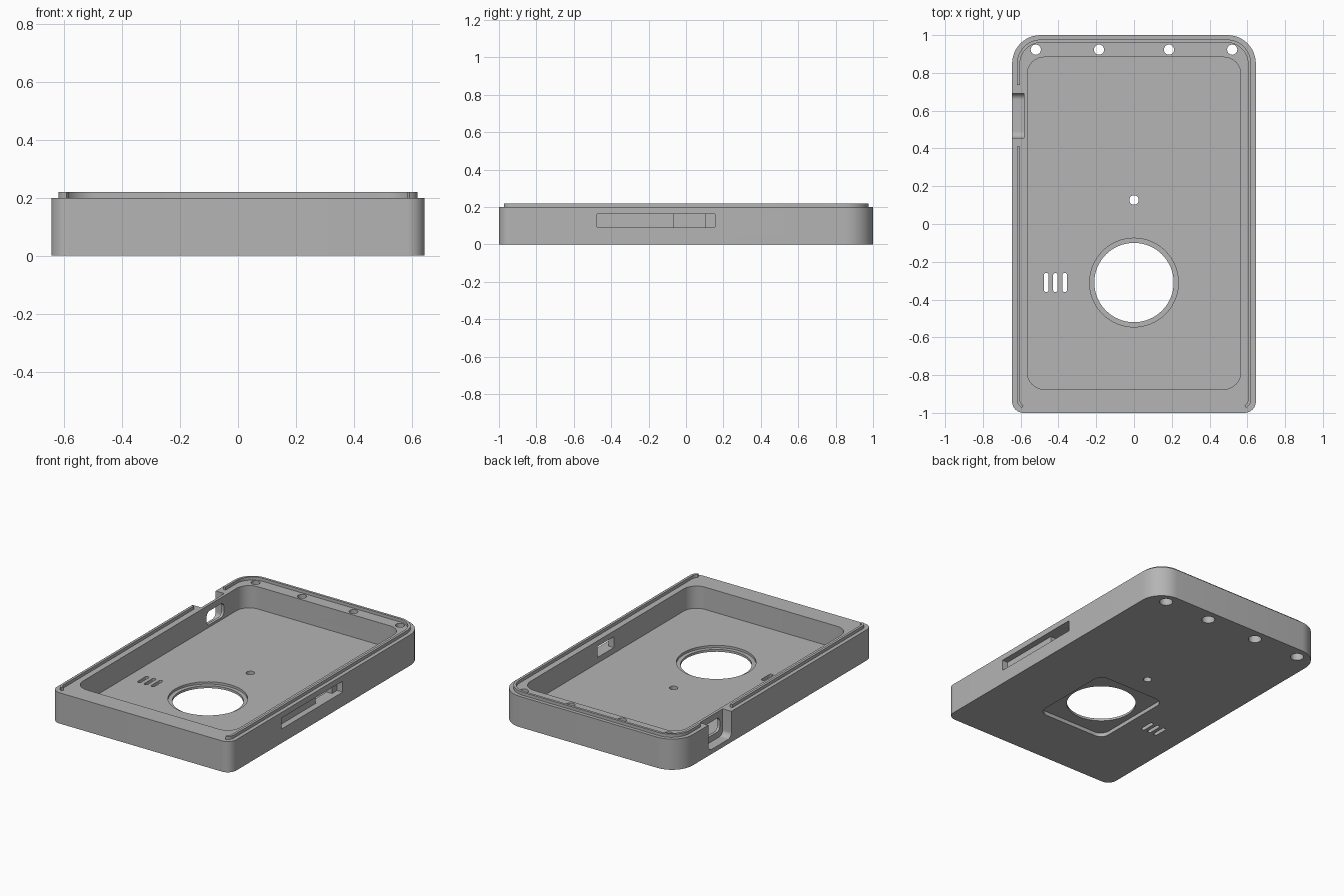
import bpy, bmesh, math
from mathutils import Matrix, Vector

old = bpy.data.objects.get("Cube")
if old:
    bpy.data.objects.remove(old, do_unlink=True)

gray = bpy.data.materials.new("plain gray")
gray.use_nodes = True
gray.diffuse_color = (0.46, 0.46, 0.46, 1)
gray.node_tree.nodes["Principled BSDF"].inputs["Base Color"].default_value = (0.46, 0.46, 0.46, 1)


def finish(name, bm):
    mesh = bpy.data.meshes.new(name)
    bmesh.ops.recalc_face_normals(bm, faces=bm.faces)
    bm.to_mesh(mesh)
    bm.free()
    mesh.materials.append(gray)
    obj = bpy.data.objects.new(name, mesh)
    bpy.context.collection.objects.link(obj)
    return obj


def arc(cx, cy, r, start, end, n=12):
    return [(cx + r * math.cos(math.radians(start + (end - start) * i / n)),
             cy + r * math.sin(math.radians(start + (end - start) * i / n))) for i in range(n + 1)]


def rounded(x0, x1, y0, y1, front, back):
    """Rounded rectangle outline, with separate front and back corner radii."""
    return (arc(x1 - back, y1 - back, back, 0, 90) + arc(x0 + back, y1 - back, back, 90, 180)
            + arc(x0 + front, y0 + front, front, 180, 270) + arc(x1 - front, y0 + front, front, 270, 360))


def prism(name, outline, low, high, sideways=False):
    """Extrude an outline along z, or along x when sideways (outline is then y, z)."""
    bm = bmesh.new()
    place = (lambda a, b, h: (h, a, b)) if sideways else (lambda a, b, h: (a, b, h))
    bottom = [bm.verts.new(place(a, b, low)) for a, b in outline]
    top = [bm.verts.new(place(a, b, high)) for a, b in outline]
    bm.faces.new(bottom)
    bm.faces.new(top)
    for i in range(len(outline)):
        j = (i + 1) % len(outline)
        bm.faces.new((bottom[i], bottom[j], top[j], top[i]))
    return finish(name, bm)


def disc(x, y, r, n=48):
    return arc(x, y, r, 0, 360 * (n - 1) / n, n - 1)


def cut(target, outline, low, high, sideways=False):
    cutter = prism("cutter", outline, low, high, sideways)
    cutter.hide_render = True
    mod = target.modifiers.new("cut", 'BOOLEAN')
    mod.operation = 'DIFFERENCE'
    mod.solver = 'EXACT'
    mod.object = cutter
    bpy.context.view_layer.objects.active = target
    bpy.ops.object.modifier_apply(modifier=mod.name)
    bpy.data.objects.remove(cutter, do_unlink=True)


def ribbon(name, path, width, low, high):
    """Thin upright ridge following a path."""
    pts = [Vector(p) for p in path]
    left, right = [], []
    for i, p in enumerate(pts):
        d = (pts[min(i + 1, len(pts) - 1)] - pts[max(i - 1, 0)]).normalized()
        side = Vector((-d.y, d.x)) * width / 2
        left.append(p + side)
        right.append(p - side)
    return prism(name, left + right[::-1], low, high)


# Tray body with its main cavity
FLOOR, TOP = 0.055, 0.2
body = prism("case_body", rounded(-0.645, 0.645, -1, 1, 0.06, 0.15), 0, TOP)
cut(body, rounded(-0.565, 0.565, -0.875, 0.883, 0.09, 0.09), FLOOR, 0.3)

# Lens opening, with a round step inside and a rounded recess underneath
cut(body, disc(0, -0.31, 0.235, 64), 0.04, 0.1)
cut(body, rounded(-0.25, 0.25, -0.6, -0.02, 0.06, 0.06), -0.1, 0.025)
cut(body, disc(0, -0.31, 0.21, 64), -0.1, 0.1)

# Small floor hole and sound slots
cut(body, disc(0, 0.127, 0.025, 24), -0.1, 0.1)
for x in (-0.465, -0.416, -0.367):
    cut(body, rounded(x - 0.012, x + 0.012, -0.36, -0.26, 0.01, 0.01), -0.1, 0.1)

# Screw holes along the back, counterbored from below
for x in (-0.52, -0.185, 0.185, 0.52):
    cut(body, disc(x, 0.923, 0.027, 24), -0.1, 0.3)
    cut(body, disc(x, 0.923, 0.04, 24), -0.1, 0.08)

# Port notch and port opening in the right wall
cut(body, rounded(0.455, 0.692, 0.03, 0.3, 0.035, 0.02), -0.7, -0.583, True)
cut(body, rounded(0.485, 0.662, 0.07, 0.16, 0.03, 0.03), -0.7, -0.5, True)

# Switch recess and window in the left wall
cut(body, rounded(-0.475, 0.155, 0.092, 0.163, 0.002, 0.002), 0.605, 0.7, True)
cut(body, rounded(-0.065, 0.102, 0.092, 0.163, 0.002, 0.002), 0.5, 0.7, True)

# Raised locating ridge, broken at the port
X, BACK, R = 0.612, 0.969, 0.122
hook = arc(X - 0.04, -0.93, 0.04, -65, 0, 6)
long_path = (hook + arc(X - R, BACK - R, R, 0, 90) + arc(-X + R, BACK - R, R, 90, 180)
             + [(-X, 0.735)])
short_path = [(-x, y) for x, y in hook] + [(-X, 0.41)]
ridges = [ribbon("main_ridge", long_path, 0.016, TOP - 0.01, 0.22),
          ribbon("right_ridge", short_path, 0.016, TOP - 0.01, 0.22)]

for obj in [body] + ridges:
    bpy.ops.object.select_all(action='DESELECT')
    obj.select_set(True)
    bpy.context.view_layer.objects.active = obj
    bpy.ops.object.shade_smooth_by_angle(angle=math.radians(30))
